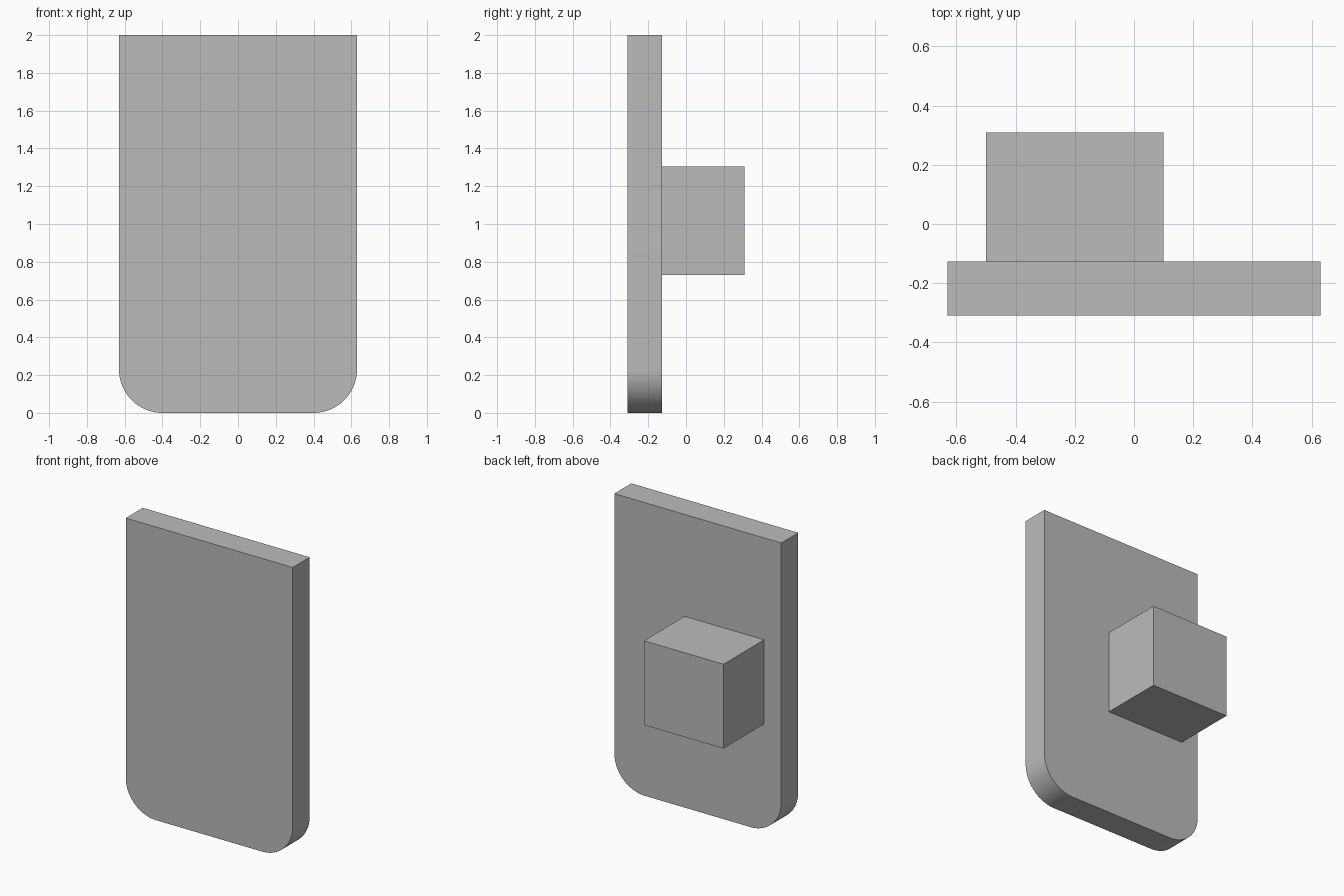
import bpy
import bmesh
from math import cos, sin, pi

cube = bpy.data.objects.get("Cube")
if cube:
    bpy.data.objects.remove(cube, do_unlink=True)

# Single plain grey
grey = bpy.data.materials.new("plain_grey")
grey.use_nodes = True
colour = (0.5, 0.5, 0.5, 1.0)
grey.diffuse_color = colour
grey.node_tree.nodes["Principled BSDF"].inputs["Base Color"].default_value = colour


def extrude_outline(name, outline, front, back):
    """Extrude an x-z outline from y = front to y = back."""
    bm = bmesh.new()
    face = bm.faces.new([bm.verts.new((x, front, z)) for x, z in outline])
    result = bmesh.ops.extrude_face_region(bm, geom=[face], use_keep_orig=True)
    moved = [v for v in result["geom"] if isinstance(v, bmesh.types.BMVert)]
    bmesh.ops.translate(bm, verts=moved, vec=(0, back - front, 0))
    bmesh.ops.recalc_face_normals(bm, faces=bm.faces)
    mesh = bpy.data.meshes.new(name)
    bm.to_mesh(mesh)
    bm.free()
    mesh.materials.append(grey)
    obj = bpy.data.objects.new(name, mesh)
    bpy.context.collection.objects.link(obj)
    return obj


HALF_WIDTH, HEIGHT, RADIUS, STEPS = 0.63, 2.0, 0.23, 16
FRONT, JOIN, BACK = -0.31, -0.127, 0.31

# Upright plate: square top corners, rounded bottom corners
right_corner = []
for i in range(STEPS + 1):
    a = pi / 2 * i / STEPS
    right_corner.append((-HALF_WIDTH + RADIUS - RADIUS * cos(a), RADIUS - RADIUS * sin(a)))
left_corner = [(-x, z) for x, z in reversed(right_corner)]
outline = [(-HALF_WIDTH, HEIGHT)] + right_corner + left_corner + [(HALF_WIDTH, HEIGHT)]
plate = extrude_outline("plate", outline, FRONT, JOIN)

# Block on the back, set off towards the right
block_outline = [(-0.5, 0.73), (0.1, 0.73), (0.1, 1.305), (-0.5, 1.305)]
extrude_outline("back_block", block_outline, JOIN, BACK)

# Smooth the rounded corners, keep the edges sharp
bpy.ops.object.select_all(action="DESELECT")
plate.select_set(True)
bpy.context.view_layer.objects.active = plate
bpy.ops.object.shade_smooth_by_angle(angle=pi / 6)
